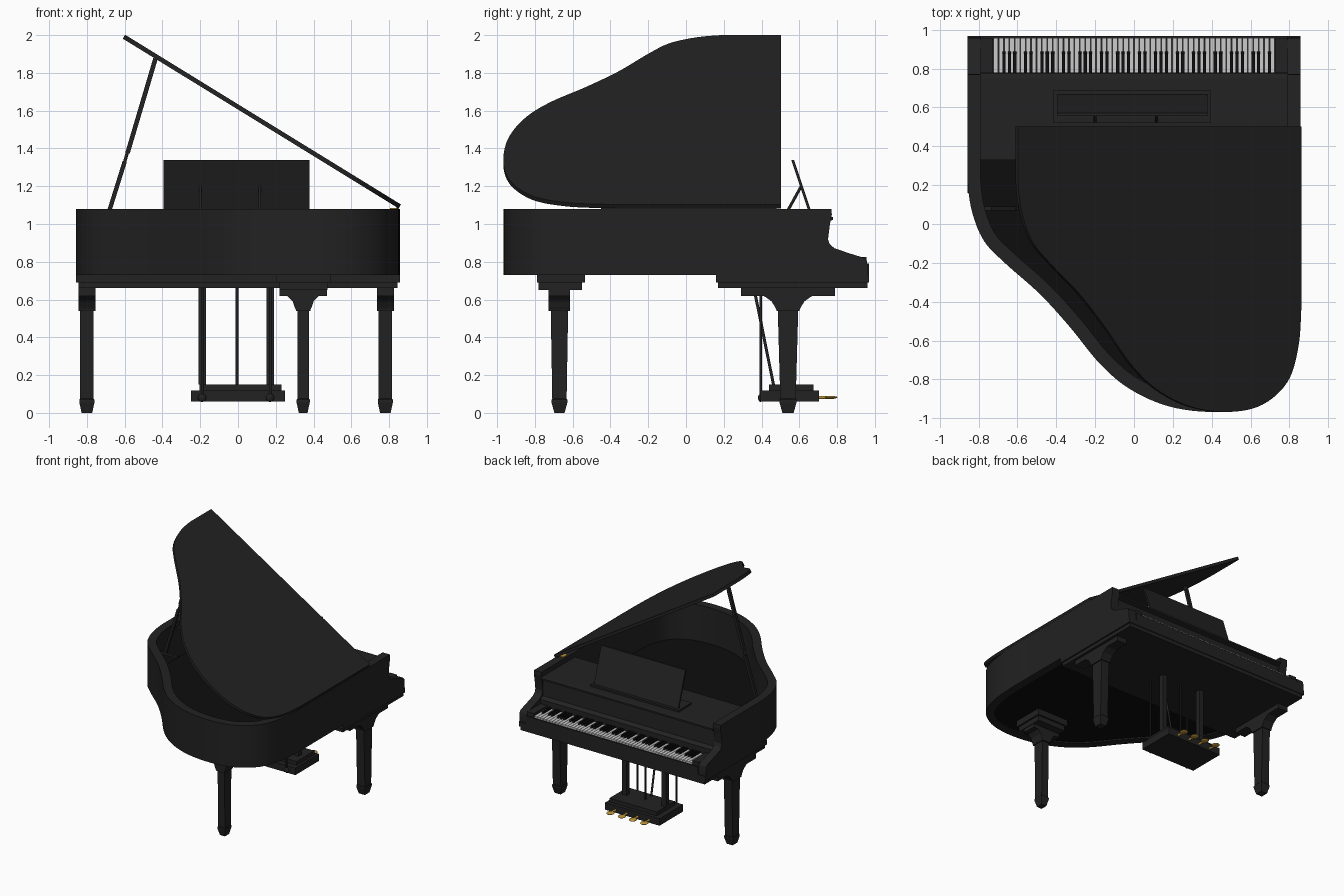
import bpy, bmesh, math
from mathutils import Vector

if "Cube" in bpy.data.objects:
    bpy.data.objects.remove(bpy.data.objects["Cube"])


def mat(name, r, g, b):
    m = bpy.data.materials.new(name)
    m.diffuse_color = (r, g, b, 1)
    m.use_nodes = True
    m.node_tree.nodes["Principled BSDF"].inputs["Base Color"].default_value = m.diffuse_color
    return m


BLACK = mat("black_lacquer", .016, .016, .016)
DARK = mat("dark_interior", .004, .004, .004)
IVORY = mat("ivory", .8, .8, .78)
GOLD = mat("brass", .5, .3, .04)


def finish(name, bm, m, smooth=False):
    bmesh.ops.recalc_face_normals(bm, faces=bm.faces[:])
    me = bpy.data.meshes.new(name)
    bm.to_mesh(me)
    bm.free()
    me.materials.append(m)
    o = bpy.data.objects.new(name, me)
    bpy.context.collection.objects.link(o)
    if smooth:
        bpy.ops.object.select_all(action='DESELECT')
        o.select_set(True)
        bpy.context.view_layer.objects.active = o
        bpy.ops.object.shade_smooth_by_angle(angle=math.radians(35))
    return o


def loft(name, rings, m, smooth=False, closed=False):
    """Skin equal-length rings of 3D points; cap the ends unless closed."""
    bm = bmesh.new()
    vs = [[bm.verts.new(p) for p in r] for r in rings]
    n = len(vs[0])
    pairs = list(zip(vs, vs[1:])) + ([(vs[-1], vs[0])] if closed else [])
    for a, b in pairs:
        for i in range(n):
            j = (i + 1) % n
            bm.faces.new((a[i], a[j], b[j], b[i]))
    if not closed:
        bm.faces.new(vs[0])
        bm.faces.new(vs[-1])
    return finish(name, bm, m, smooth)


def prism(name, pts, axis, a, b, m, smooth=False):
    """Extrude a 2D profile along an axis: x takes (y,z), y takes (x,z), z takes (x,y)."""
    put = {'x': lambda p, t: (t, p[0], p[1]), 'y': lambda p, t: (p[0], t, p[1]),
           'z': lambda p, t: (p[0], p[1], t)}[axis]
    return loft(name, [[put(p, t) for p in pts] for t in (a, b)], m, smooth)


def box(name, x0, x1, y0, y1, z0, z1, m=BLACK):
    return prism(name, [(x0, y0), (x1, y0), (x1, y1), (x0, y1)], 'z', z0, z1, m)


def rod(name, p, q, r, m=BLACK, sides=12):
    p, q = Vector(p), Vector(q)
    rot = (q - p).to_track_quat('Z', 'Y')
    ring = [rot @ Vector((r * math.cos(t), r * math.sin(t), 0))
            for t in (math.tau * (i + .5) / sides for i in range(sides))]
    return loft(name, [[p + v for v in ring], [q + v for v in ring]], m, sides > 4)


def ball(name, c, s, m):
    bm = bmesh.new()
    bmesh.ops.create_uvsphere(bm, u_segments=16, v_segments=8, radius=1)
    for v in bm.verts:
        v.co = Vector(c) + Vector([v.co[i] * s[i] for i in range(3)])
    return finish(name, bm, m, True)


def spline(pts, steps=6):
    """Catmull-Rom curve through 2D points."""
    P = [Vector(p) for p in [pts[0]] + pts + [pts[-1]]]
    out = []
    for a, b, c, d in zip(P, P[1:], P[2:], P[3:]):
        for k in range(steps):
            t = k / steps
            out.append(.5 * (2 * b + (c - a) * t + (2 * a - 5 * b + 4 * c - d) * t * t
                             + (3 * b - a - 3 * c + d) * t ** 3))
    return out + [P[-1]]


# Body outline, from treble arm round the tail to bass arm
curve = spline([(-.857, .35), (-.855, .2), (-.83, .05), (-.77, -.09), (-.665, -.2),
                (-.485, -.36), (-.33, -.53), (-.175, -.72), (-.02, -.85), (.185, -.94),
                (.42, -.967), (.62, -.93), (.77, -.815), (.835, -.645), (.855, -.44), (.857, -.2)])
outer = [Vector((-.857, .7))] + curve + [Vector((.857, .7))]
inner = []
for i, p in enumerate(outer):
    t = (outer[min(i + 1, len(outer) - 1)] - outer[max(i - 1, 0)]).normalized()
    inner.append(p + Vector((-t.y, t.x)) * .068)

# Curved rim and soundboard
loft("rim", [[(*o, .73), (*o, 1.08), (*n, 1.08), (*n, .73)] for o, n in zip(outer, inner)], BLACK, True)
prism("soundboard", inner, 'z', .74, .78, DARK)

# Arms beside the keyboard
arm = [(.69, .73), (.69, 1.08), (.77, 1.08), (.772, 1.05), (.762, 1.0), (.752, .92), (.76, .895),
       (.785, .872), (.87, .843), (.945, .82), (.957, .805), (.962, .77), (.962, .73)]
for side, s in (("treble", -1), ("bass", 1)):
    prism(side + "_arm", arm, 'x', s * .857, s * .789, BLACK)
    box(side + "_key_block", *sorted((s * .727, s * .79)), .77, .955, .73, .825)

# Key bed, slip and fallboard
box("key_bed_upper", -.857, .857, .16, .968, .69, .73)
box("key_bed_lower", -.845, .845, .17, .962, .66, .69)
box("key_frame", -.79, .79, .69, .95, .73, .778)
box("key_slip", -.79, .79, .955, .968, .73, .792)
prism("fallboard", [(.69, .77), (.69, 1.04), (.75, 1.04), (.778, 1.036), (.778, 1.022), (.745, 1.01),
                    (.752, .88), (.78, .86), (.78, .77)], 'x', -.789, .789, BLACK)
box("top_deck", -.79, .79, .33, .7, 1.02, 1.04)

# Keyboard: 52 white keys, black keys in groups, bass at +x
pitch = 1.45 / 52
for i in range(52):
    x = .725 - (i + .5) * pitch
    box("white_key", x - pitch * .44, x + pitch * .44, .77, .957, .778, .806, IVORY)
    if i < 51 and i % 7 in (0, 2, 3, 5, 6):
        xb = x - pitch / 2
        prism("black_key", [(.77, .8), (.77, .82), (.875, .82), (.887, .806), (.887, .8)],
              'x', xb - .008, xb + .008, DARK)

# Music desk
box("desk_tray", -.415, .395, .52, .69, 1.04, 1.055)
prism("music_desk", [(.655, 1.045), (.67, 1.045), (.572, 1.34), (.557, 1.34)], 'x', -.395, .378, BLACK)
for x in (-.2, .115):
    rod("desk_support", (x, .53, 1.055), (x, .61, 1.2), .008)

# Raised lid, hinged on the bass side
ang = math.radians(31.6)
ca, sa = math.cos(ang), math.sin(ang)
flat = [Vector((-.857, .503))] + curve + [Vector((.857, .503))]


def lid_ring(h):
    return [(.85 - (.857 - p.x) * ca + h * sa, p.y, 1.083 + (.857 - p.x) * sa + h * ca) for p in flat]


loft("lid", [lid_ring(0), lid_ring(.024)], BLACK, True)
rod("hinge_pin", (.845, -.45, 1.084), (.845, .48, 1.084), .007)
for y in (-.35, .05, .43):
    box("hinge_leaf", .805, .845, y - .03, y + .03, 1.078, 1.085, GOLD)

# Lid prop in two sections
rod("prop_lower", (-.725, .08, .93), (-.6, .08, 1.33), .016, BLACK, 4)
rod("prop_joint", (-.605, .08, 1.31), (-.58, .08, 1.4), .009)
rod("prop_upper", (-.585, .08, 1.375), (-.437, .08, 1.875), .017, BLACK, 4)
box("prop_rest", -.79, -.61, .07, .09, .92, .94)


# Legs: tapered shaft with flared foot and curved bracket
def leg(name, cx, cy, hx, hy_top, hy_low):
    rows = [(hx - .012, hy_low - .015, 0), (hx, hy_low, .055), (hx, hy_low, .07),
            (hx - .004, hy_low - .004, .075), (hx - .004, hy_top - .004, .54),
            (hx + .004, hy_top + .004, .54), (hx + .004, hy_top + .004, .66)]
    loft(name, [[(cx - a, cy - b, z), (cx + a, cy - b, z), (cx + a, cy + b, z), (cx - a, cy + b, z)]
                for a, b, z in rows], BLACK)


def bracket(name, axis, c, half, neck, knee, a, b):
    h = [(neck, .54), (neck + .01, .56), (neck + (knee - neck) * .4, .59),
         (knee * .9, .612), (knee, .62), (half, .62), (half, .66)]
    pts = [(c + u, z) for u, z in h] + [(c - u, z) for u, z in reversed(h)]
    prism(name, pts, axis, a, b, BLACK)


for side, x in (("treble", -.8), ("bass", .78)):
    leg(side + "_leg", x, .54, .04, .058, .045)
    bracket(side + "_leg_bracket", 'x', .54, .25, .058, .13, x - .045, x + .045)
leg("tail_leg", .345, -.67, .035, .05, .042)
bracket("tail_leg_bracket", 'y', .345, .125, .035, .085, -.727, -.613)
box("tail_leg_plate", .22, .475, -.78, -.55, .65, .7)
box("tail_leg_top_plate", .205, .49, -.79, -.535, .69, .74)

# Pedal lyre
box("lyre_box", -.25, .25, .395, .705, .06, .118)
box("lyre_box_top", -.205, .23, .44, .675, .118, .15)
for x in (-.19, .17):
    box("lyre_post", x - .02, x + .02, .525, .565, .15, .66)
    rod("lyre_rod", (x, .395, .08), (x, .395, .66), .007)
    ball("lyre_rod_knob", (x, .395, .08), (.022, .014, .022), BLACK)
rod("lyre_centre_rod", (-.005, .54, .15), (-.005, .54, .66), .007)
rod("lyre_brace", (-.005, .465, .14), (-.005, .36, .66), .008)
for x in (-.155, -.05, .05, .155):
    rod("pedal_shaft", (x, .69, .082), (x, .77, .082), .009, GOLD)
    ball("pedal", (x, .768, .082), (.03, .034, .008), GOLD)
